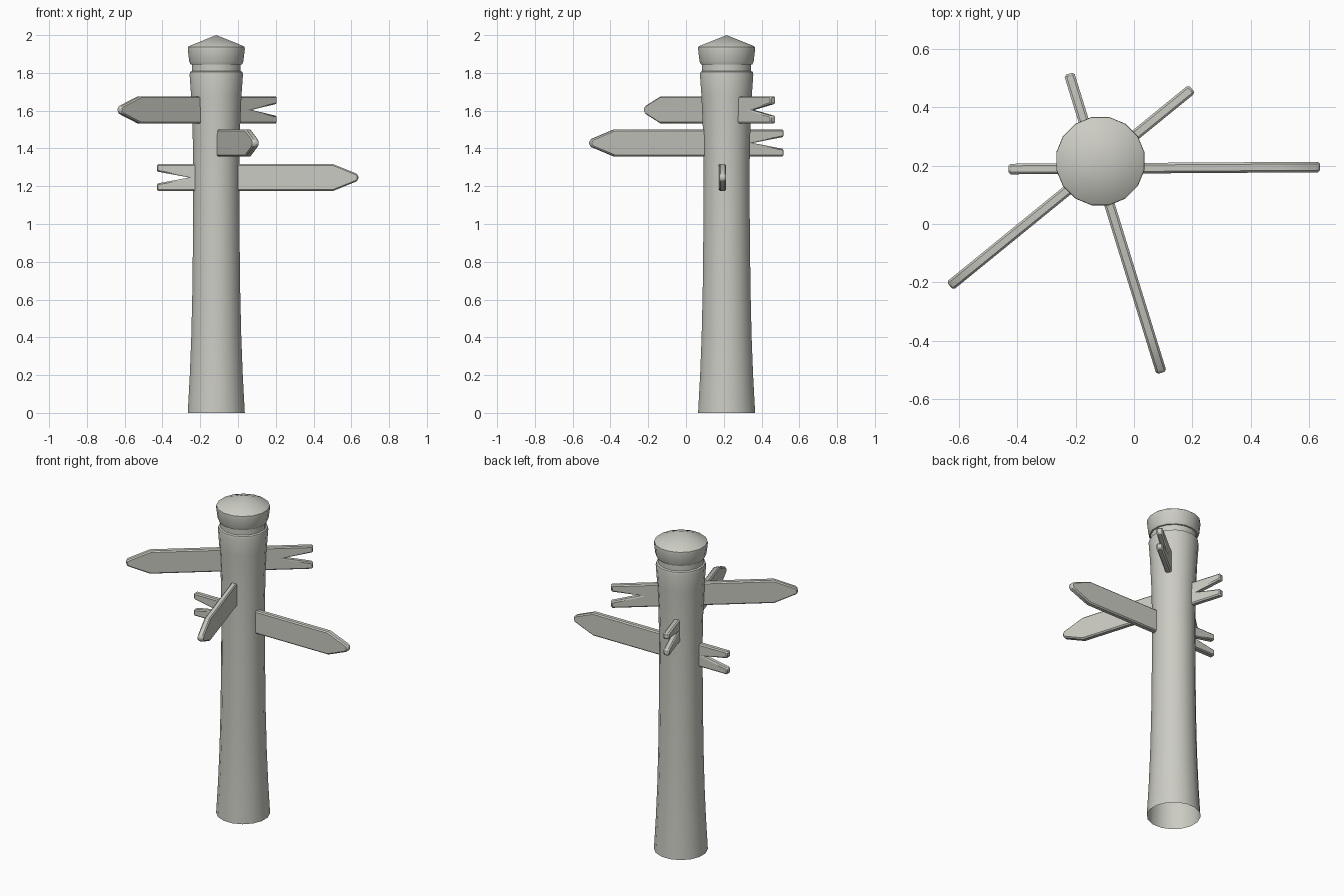
import bpy, bmesh, math
from mathutils import Vector

cube = bpy.data.objects.get("Cube")
if cube:
    bpy.data.objects.remove(cube, do_unlink=True)

# One pale stone colour throughout
stone = bpy.data.materials.new("pale_stone")
stone.use_nodes = True
COLOUR = (0.60, 0.60, 0.55, 1)
stone.diffuse_color = COLOUR
stone.node_tree.nodes["Principled BSDF"].inputs["Base Color"].default_value = COLOUR

POST_X, POST_Y = -0.115, 0.215
SIDES = 16


def finish(name, bm, smooth_angle):
    bmesh.ops.recalc_face_normals(bm, faces=bm.faces)
    mesh = bpy.data.meshes.new(name)
    bm.to_mesh(mesh)
    bm.free()
    mesh.materials.append(stone)
    obj = bpy.data.objects.new(name, mesh)
    bpy.context.collection.objects.link(obj)
    bpy.ops.object.select_all(action='DESELECT')
    obj.select_set(True)
    bpy.context.view_layer.objects.active = obj
    bpy.ops.object.shade_smooth_by_angle(angle=math.radians(smooth_angle))
    return obj


def lathe(name, profile):
    """Revolve (radius, height) points; a zero radius closes to a tip."""
    bm = bmesh.new()
    rings = []
    for r, z in profile:
        if r == 0:
            rings.append([bm.verts.new((0, 0, z))] * SIDES)
            continue
        angles = [math.tau * (i + 0.5) / SIDES for i in range(SIDES)]
        rings.append([bm.verts.new((r * math.cos(a), r * math.sin(a), z)) for a in angles])
    for low, high in zip(rings, rings[1:]):
        for i in range(SIDES):
            j = (i + 1) % SIDES
            corners = [low[i], low[j], high[j], high[i]]
            bm.faces.new(list(dict.fromkeys(corners)))
    obj = finish(name, bm, 35)
    obj.location = (POST_X, POST_Y, 0)
    return obj


def sign_board(name, tail, tip, z, height=0.143, thickness=0.036):
    """Arrow board with a swallow tail, running from tail to tip."""
    tail, tip = Vector(tail), Vector(tip)
    length, h = (tip - tail).length, height / 2
    upper = [(0, 0.032), (0, h), (length - 0.135, h), (length - 0.012, 0.022), (length, 0.012)]
    outline = [(0.172, 0)] + upper + [(x, -y) for x, y in reversed(upper)]
    bm = bmesh.new()
    face = bm.faces.new([bm.verts.new((x, -thickness / 2, y)) for x, y in outline])
    new = bmesh.ops.extrude_face_region(bm, geom=[face])["geom"]
    bmesh.ops.translate(bm, vec=(0, thickness, 0),
                        verts=[v for v in new if isinstance(v, bmesh.types.BMVert)])
    obj = finish(name, bm, 30)
    bevel = obj.modifiers.new("soft_edges", 'BEVEL')
    bevel.width = 0.007
    bevel.segments = 1
    bevel.limit_method = 'ANGLE'
    bevel.angle_limit = math.radians(40)
    run = tip - tail
    obj.rotation_euler.z = math.atan2(run.y, run.x)
    obj.location = (tail.x, tail.y, z)
    return obj


# Waisted post, open underneath, with a neck groove at the top
lathe("post", [(0.154, 0), (0.143, 0.2), (0.135, 0.4), (0.129, 0.65), (0.125, 1.0),
               (0.124, 1.3), (0.128, 1.5), (0.136, 1.68), (0.144, 1.79), (0.141, 1.805),
               (0.132, 1.81), (0.132, 1.845)])

# Flared cap with a shallow conical top
lathe("cap", [(0.125, 1.842), (0.139, 1.845), (0.146, 1.86), (0.154, 1.925),
              (0.153, 1.937), (0.147, 1.942), (0, 2.0)])

# Three direction boards at different heights
sign_board("upper_sign", (0.198, 0.462), (-0.630, -0.212), 1.604)
sign_board("middle_sign", (-0.222, 0.514), (0.094, -0.509), 1.429)
sign_board("lower_sign", (-0.430, 0.188), (0.637, 0.195), 1.246)
